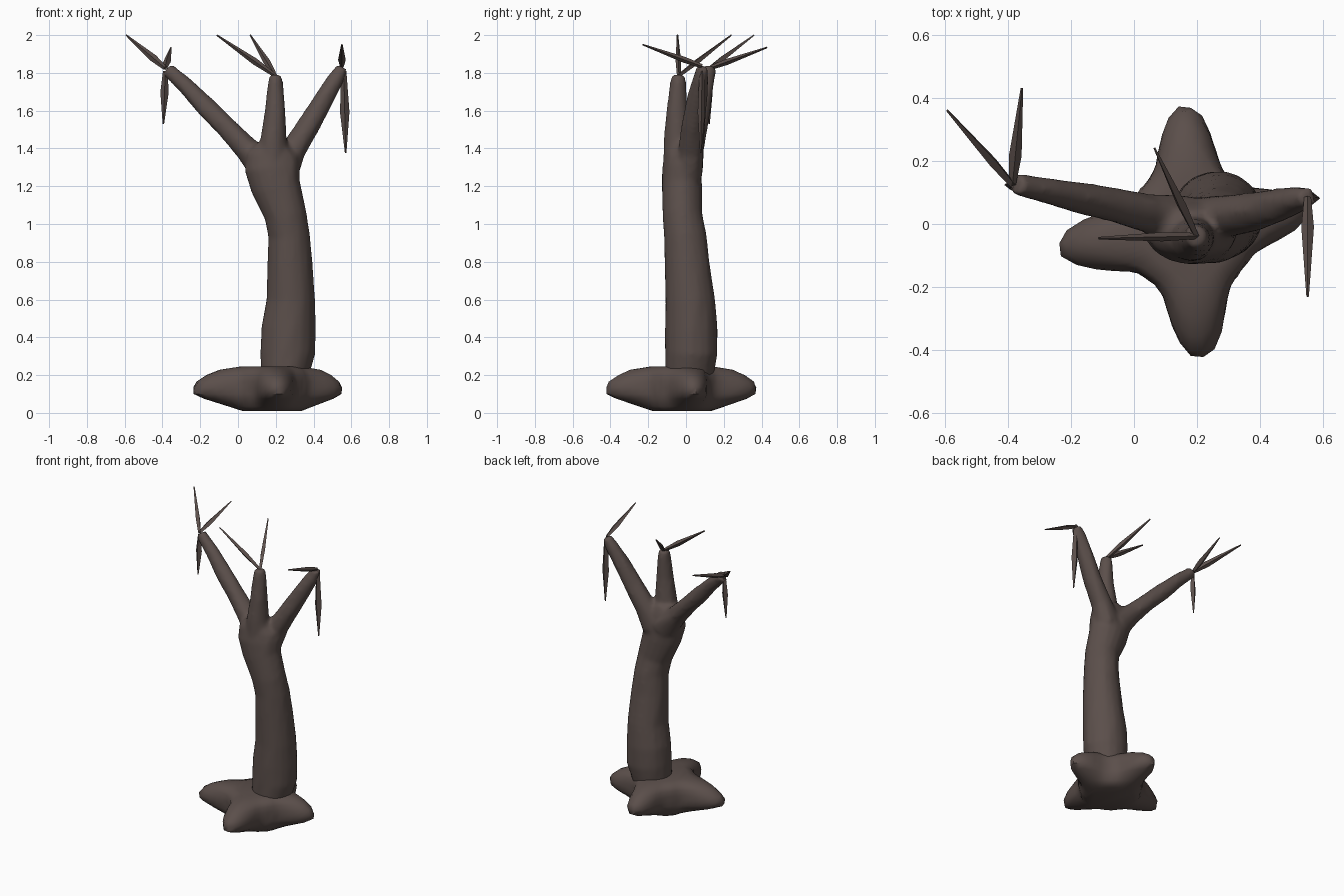
import bpy, bmesh, math, random
from mathutils import Vector

random.seed(4)
bark = bpy.data.materials.new("dark brown bark")
bark.diffuse_color = (0.105, 0.078, 0.070, 1)


def finish(bm, name, angle=40):
    bmesh.ops.recalc_face_normals(bm, faces=bm.faces)
    me = bpy.data.meshes.new(name)
    bm.to_mesh(me)
    bm.free()
    me.materials.append(bark)
    ob = bpy.data.objects.new(name, me)
    bpy.context.collection.objects.link(ob)
    bpy.ops.object.select_all(action='DESELECT')
    bpy.context.view_layer.objects.active = ob
    ob.select_set(True)
    if angle:
        bpy.ops.object.shade_smooth_by_angle(angle=math.radians(angle))
    return ob


def skin(bm, rings):
    """Bridge rings of points with quads and cap both ends."""
    vs = [[bm.verts.new(p) for p in r] for r in rings]
    n = len(vs[0])
    for a, b in zip(vs, vs[1:]):
        for i in range(n):
            j = (i + 1) % n
            bm.faces.new((a[i], a[j], b[j], b[i]))
    bm.faces.new(vs[0][::-1])
    bm.faces.new(vs[-1])


def tube(bm, pts, sides=14, rough=0.0):
    """Tube through (x, y, z, rx, ry) points."""
    c = [Vector(p[:3]) for p in pts]
    rings = []
    for i, p in enumerate(pts):
        t = (c[min(i + 1, len(c) - 1)] - c[max(i - 1, 0)]).normalized()
        ref = Vector((0, 1, 0)) if abs(t.y) < 0.9 else Vector((0, 0, 1))
        u = ref.cross(t).normalized()
        v = t.cross(u)
        ring = []
        for k in range(sides):
            a = 2 * math.pi * k / sides
            s = 1 + random.uniform(-rough, rough)
            ring.append(c[i] + s * (u * p[3] * math.cos(a) + v * p[4] * math.sin(a)))
        rings.append(ring)
    skin(bm, rings)


# Trunk and three branches, fused into one smooth body
bm = bmesh.new()
tube(bm, [(0.25, 0.02, 0.15, 0.11, 0.11), (0.25, 0.02, 0.22, 0.13, 0.13),
          (0.262, 0.028, 0.32, 0.145, 0.14), (0.268, 0.028, 0.45, 0.143, 0.14),
          (0.28, 0.022, 0.6, 0.13, 0.13), (0.275, 0.005, 0.8, 0.12, 0.12),
          (0.27, -0.005, 0.94, 0.11, 0.113), (0.25, -0.018, 1.05, 0.112, 0.106),
          (0.2, -0.022, 1.2, 0.132, 0.106), (0.18, -0.022, 1.3, 0.148, 0.104),
          (0.18, -0.025, 1.37, 0.135, 0.09), (0.185, -0.03, 1.42, 0.09, 0.075)],
     18, 0.02)
# left branch
tube(bm, [(0.16, 0.01, 1.28, 0.09, 0.08), (0.04, 0.035, 1.405, 0.066, 0.06),
          (-0.06, 0.06, 1.51, 0.057, 0.054), (-0.16, 0.08, 1.61, 0.055, 0.05),
          (-0.27, 0.105, 1.725, 0.045, 0.042), (-0.375, 0.125, 1.82, 0.037, 0.035)],
     12, 0.07)
# middle branch
tube(bm, [(0.185, -0.04, 1.3, 0.09, 0.08), (0.188, -0.048, 1.45, 0.07, 0.07),
          (0.197, -0.05, 1.6, 0.055, 0.056), (0.198, -0.042, 1.74, 0.042, 0.043),
          (0.198, -0.04, 1.79, 0.033, 0.036)], 12, 0.04)
# right branch
tube(bm, [(0.23, 0.01, 1.27, 0.09, 0.08), (0.295, 0.025, 1.39, 0.066, 0.066),
          (0.38, 0.04, 1.53, 0.06, 0.062), (0.46, 0.06, 1.67, 0.053, 0.053),
          (0.52, 0.078, 1.77, 0.043, 0.04), (0.552, 0.085, 1.83, 0.03, 0.03)],
     12, 0.07)
body = finish(bm, "trunk_and_branches", 0)
rm = body.modifiers.new("fuse", 'REMESH')
rm.mode = 'VOXEL'
rm.voxel_size = 0.014
rm.use_smooth_shade = True
sm = body.modifiers.new("soften", 'SMOOTH')
sm.factor, sm.iterations = 0.5, 4

# Root base: stacked star rings with four lobes (angle, length)
cx, cy = 0.18, -0.02
lobes = [(math.atan2(ty - cy, tx - cx), math.hypot(tx - cx, ty - cy))
         for tx, ty in ((-0.24, -0.075), (0.21, -0.425), (0.55, 0.05), (0.16, 0.375))]
levels = [(0.01, 0.155, 0.0), (0.035, 0.185, 0.22), (0.075, 0.2, 0.75),
          (0.1, 0.205, 0.97), (0.135, 0.205, 1.0), (0.165, 0.205, 0.92),
          (0.2, 0.2, 0.7), (0.228, 0.185, 0.45), (0.245, 0.14, 0.15)]
bm = bmesh.new()
rings = []
N = 64
for z, core, amount in levels:
    ring = []
    for k in range(N):
        a = 2 * math.pi * k / N
        r = core
        for la, length in lobes:
            w = max(0.0, math.cos(a - la)) ** 18
            r += amount * (length - 0.205) * w
        r *= 1 + random.uniform(-0.012, 0.012)
        ring.append((cx + r * math.cos(a), cy + r * math.sin(a), z))
    rings.append(ring)
skin(bm, rings)
finish(bm, "root_base", 50)

# Pointed twigs: (name, base, tip, widest fraction, width)
L, M, R = (-0.385, 0.125, 1.825), (0.198, -0.038, 1.785), (0.55, 0.085, 1.835)
twigs = [("left_twig_outer", L, (-0.592, 0.36, 2.0), 0.3, 0.02),
         ("left_twig_back", L, (-0.355, 0.43, 1.935), 0.3, 0.02),
         ("left_twig_hanging", (-0.385, 0.125, 1.81), (-0.395, 0.122, 1.53), 0.4, 0.022),
         ("middle_twig_side", M, (-0.112, -0.045, 2.0), 0.35, 0.018),
         ("middle_twig_back", M, (0.065, 0.24, 2.0), 0.35, 0.018),
         ("right_twig_front", R, (0.55, -0.23, 1.95), 0.3, 0.02),
         ("right_twig_hanging", (0.56, 0.085, 1.81), (0.57, 0.078, 1.375), 0.5, 0.025)]
for name, a, b, f, w in twigs:
    a, b = Vector(a), Vector(b)
    bm = bmesh.new()
    tube(bm, [(*a, w * 0.55, w * 0.55), (*a.lerp(b, f), w, w * 0.8),
              (*b, 0.004, 0.004)], 4)
    finish(bm, name, 20)
